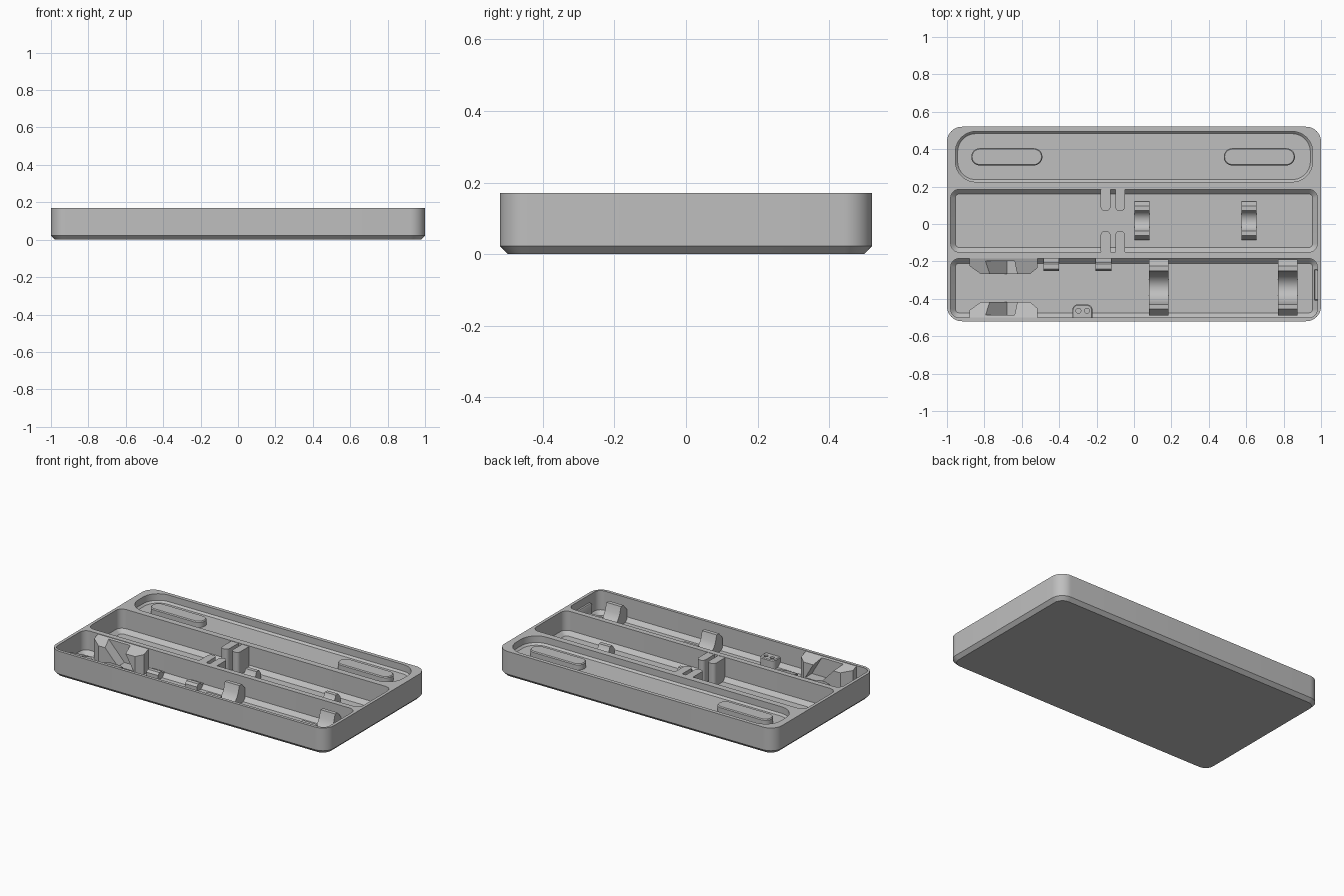
import bpy, bmesh, math
from mathutils import Vector

cube = bpy.data.objects.get("Cube")
if cube:
    bpy.data.objects.remove(cube, do_unlink=True)

grey = bpy.data.materials.new("matte grey")
grey.use_nodes = True
COLOUR = (0.52, 0.52, 0.52, 1)
grey.diffuse_color = COLOUR
grey.node_tree.nodes["Principled BSDF"].inputs["Base Color"].default_value = COLOUR

RIM, FLOOR = 0.17, 0.02


def finish(name, bm):
    bmesh.ops.recalc_face_normals(bm, faces=bm.faces)
    mesh = bpy.data.meshes.new(name)
    bm.to_mesh(mesh)
    bm.free()
    mesh.materials.append(grey)
    obj = bpy.data.objects.new(name, mesh)
    bpy.context.collection.objects.link(obj)
    return obj


def loft(name, rings):
    bm = bmesh.new()
    loops = [[bm.verts.new(p) for p in ring] for ring in rings]
    for a, b in zip(loops, loops[1:]):
        for i in range(len(a)):
            j = (i + 1) % len(a)
            bm.faces.new((a[i], a[j], b[j], b[i]))
    bm.faces.new(loops[0])
    bm.faces.new(loops[-1])
    return finish(name, bm)


def rounded(x0, x1, y0, y1, r, z, inset=0, steps=10):
    """Rounded rectangle ring at height z, shrunk by inset."""
    r2 = max(r - inset, 0.004)
    x0, x1, y0, y1 = x0 + inset, x1 - inset, y0 + inset, y1 - inset
    corners = [(x1, y1), (x0, y1), (x0, y0), (x1, y0)]
    signs = [(-1, -1), (1, -1), (1, 1), (-1, 1)]
    ring = []
    for k, ((cx, cy), (sx, sy)) in enumerate(zip(corners, signs)):
        for s in range(steps + 1):
            a = math.pi / 2 * (k + s / steps)
            ring.append((cx + sx * r2 + r2 * math.cos(a), cy + sy * r2 + r2 * math.sin(a), z))
    return ring


def slab(name, box, r, layers):
    return loft(name, [rounded(*box, r, z, inset) for z, inset in layers])


def extrude_x(name, profile, x0, x1):
    return loft(name, [[(x, y, z) for y, z in profile] for x in (x0, x1)])


def cut(obj, cutters):
    for c in cutters:
        c.hide_render = True
        mod = obj.modifiers.new("cut", "BOOLEAN")
        mod.operation, mod.solver, mod.object = "DIFFERENCE", "EXACT", c
    bpy.context.view_layer.update()
    result = bpy.data.meshes.new_from_object(obj.evaluated_get(bpy.context.evaluated_depsgraph_get()))
    obj.modifiers.clear()
    obj.data = result
    for c in cutters:
        bpy.data.objects.remove(c, do_unlink=True)


# Tray body with a chamfered foot, two deep bays and one shallow recess
tray = slab("tray", (-1, 1, -0.52, 0.52), 0.08, [(0, 0.022), (0.022, 0), (RIM, 0)])
bay_layers = [(FLOOR, 0.025), (FLOOR + 0.025, 0), (RIM + 0.05, 0)]
MID_BAY = (-0.98, 0.98, -0.15, 0.185)
FRONT_BAY = (-0.98, 0.98, -0.5, -0.185)
cut(tray, [
    slab("middle_bay", MID_BAY, 0.045, bay_layers),
    slab("front_bay", FRONT_BAY, 0.045, bay_layers),
    slab("back_recess", (-0.955, 0.955, 0.225, 0.495), 0.11,
         [(0.115, 0.012), (0.127, 0), (RIM + 0.05, 0)]),
])

# Raised pads in the shallow recess
for name, x0 in (("right_pad", -0.87), ("left_pad", 0.48)):
    slab(name, (x0, x0 + 0.38, 0.313, 0.405), 0.045, [(0.11, 0), (0.148, 0), (0.154, 0.005)])

# Paired ribs gripping from both walls of the middle bay
for x in (-0.178, -0.1):
    slab("back_rib", (x, x + 0.052, 0.07, 0.2), 0.022, [(0.015, 0), (RIM - 0.002, 0)])
    slab("front_rib", (x, x + 0.052, -0.165, -0.038), 0.022, [(0.015, 0), (RIM - 0.002, 0)])


# Cradles: two arms around a concave seat
def cradle(name, x0, x1, y0, y1, half, top, seat, shoulder):
    c = (y0 + y1) / 2
    arc = []
    for i in range(15):
        t = -1 + 2 * i / 14
        arc.append((c + half * t, seat + (top - seat) * (1 - math.sqrt(1 - 0.96 * t * t)) / 0.8))
    profile = [(y0, 0.015), (y0, shoulder), (c - half - 0.025, top)] + arc
    profile += [(c + half + 0.025, top), (y1, shoulder), (y1, 0.015)]
    extrude_x(name, profile, x0, x1)


for x in (0.003, 0.575):
    cradle("small_cradle", x, x + 0.08, -0.085, 0.12, 0.055, 0.08, 0.035, 0.05)
for x in (0.08, 0.77):
    cradle("large_cradle", x, x + 0.105, -0.49, -0.19, 0.09, 0.14, 0.035, 0.1)

# Small stepped tabs on the divider
for x in (-0.485, -0.205):
    extrude_x("stepped_tab", [(-0.18, 0.015), (-0.18, 0.05), (-0.205, 0.05), (-0.215, 0.065),
                              (-0.24, 0.065), (-0.252, 0.05), (-0.252, 0.015)], x, x + 0.085)

# Pin holder with two holes
holder = slab("pin_holder", (-0.33, -0.222, -0.54, -0.43), 0.03, [(0.015, 0), (0.075, 0), (0.08, 0.005)])
cut(holder, [slab("pin_hole", (x - 0.013, x + 0.013, -0.477, -0.451), 0.0129,
                  [(0.03, 0), (0.1, 0)]) for x in (-0.297, -0.252)] +
    [slab("wall_trim", (-0.4, -0.15, -0.6, -0.505), 0.01, [(0, 0), (0.2, 0)])])


# Slotted blocks: tops fall toward the bay centre, with a leaning slot
def slotted_block(name, wall, inward):
    plan = [(-0.88, 0), (-0.88, 0.04), (-0.82, 0.083), (-0.555, 0.083), (-0.515, 0.05), (-0.515, 0)]
    bottom = [(x, wall + inward * d, 0.015) for x, d in plan]
    top = [(x, wall + inward * d, RIM - 0.003 - 0.35 * d) for x, d in plan]
    block = loft(name, [bottom, top])
    slot = [(-0.82, 0.19), (-0.655, 0.19), (-0.567, 0.04), (-0.68, 0.04)]
    slant = [[(x, wall + inward * d, z) for x, z in slot] for d in (0.014, 0.12)]
    cut(block, [loft("slot", slant)])


slotted_block("back_slotted_block", -0.184, -1)
slotted_block("front_slotted_block", -0.501, 1)

# Finger ledge on the end wall
slab("end_ledge", (0.963, 0.985, -0.41, -0.24), 0.005, [(0.03, 0), (0.11, 0), (0.12, 0.005)])

# Smooth the rounded walls while keeping edges crisp
bpy.ops.object.select_all(action="DESELECT")
for obj in bpy.context.scene.objects:
    if obj.type == "MESH":
        obj.select_set(True)
        bpy.context.view_layer.objects.active = obj
bpy.ops.object.shade_smooth_by_angle(angle=math.radians(30))
